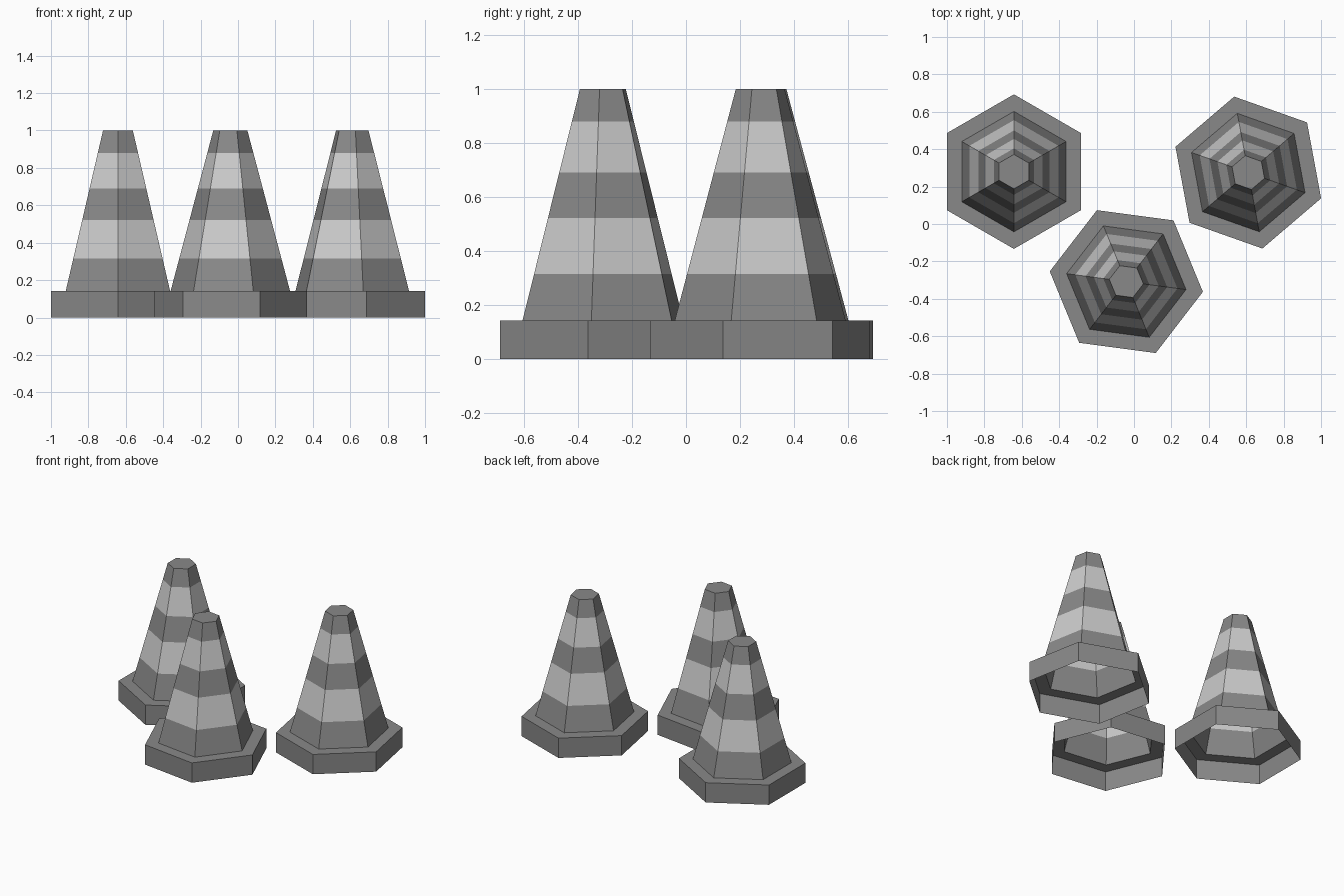
import bpy, bmesh
from math import cos, sin, pi, radians

if "Cube" in bpy.data.objects:
    bpy.data.objects.remove(bpy.data.objects["Cube"])

SIDES = 6


def material(name, grey):
    m = bpy.data.materials.new(name)
    m.diffuse_color = (grey, grey, grey, 1)
    m.use_nodes = True
    m.node_tree.nodes["Principled BSDF"].inputs["Base Color"].default_value = m.diffuse_color
    return m


dark = material("dark_plastic", 0.25)
light = material("reflective_band", 0.8)


def loft(name, profile, mats, loc, turn, cap_top=False):
    """Hexagonal shell through (radius, z) rings; mats gives a slot per strip."""
    bm = bmesh.new()
    rings = [[bm.verts.new((r * cos(2 * pi * i / SIDES), r * sin(2 * pi * i / SIDES), z))
              for i in range(SIDES)] for r, z in profile]
    for lower, upper, slot in zip(rings, rings[1:], mats):
        for i in range(SIDES):
            j = (i + 1) % SIDES
            bm.faces.new((lower[i], lower[j], upper[j], upper[i])).material_index = slot
    if cap_top:
        bm.faces.new(rings[-1])
    mesh = bpy.data.meshes.new(name)
    bm.to_mesh(mesh)
    bm.free()
    mesh.materials.append(dark)
    mesh.materials.append(light)
    ob = bpy.data.objects.new(name, mesh)
    ob.location = (*loc, 0)
    ob.rotation_euler.z = radians(turn)
    bpy.context.collection.objects.link(ob)


R_BASE, R_LOW, R_TOP = 0.413, 0.322, 0.092
Z_BASE = 0.142

# Foot: outer wall and top rim, open underneath
foot = [(R_BASE, 0), (R_BASE, Z_BASE), (R_LOW, Z_BASE)]

# Tapered hollow body, cut into alternating bands
heights = [Z_BASE, 0.315, 0.522, 0.69, 0.88, 1.0]
body = [(R_LOW + (R_TOP - R_LOW) * (z - Z_BASE) / (1 - Z_BASE), z) for z in heights]

# Three cones: position and turn
places = [((-0.642, 0.28), 30), ((0.611, 0.275), 40.5), ((-0.041, -0.308), -7.6)]
for n, (loc, turn) in enumerate(places, 1):
    loft(f"cone_foot_{n}", foot, [0, 0], loc, turn)
    loft(f"cone_body_{n}", body, [0, 1, 0, 1, 0], loc, turn, cap_top=True)
